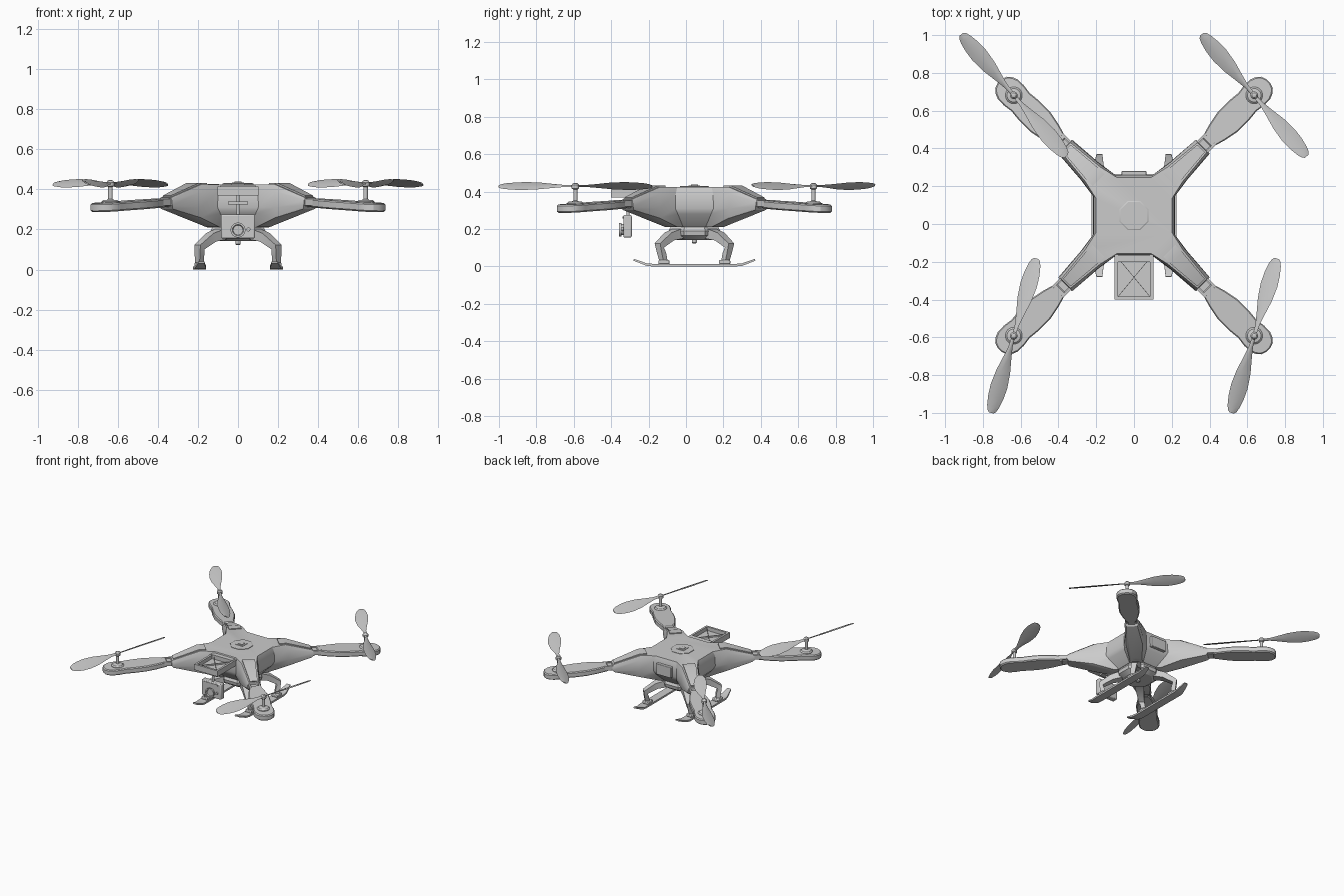
import bpy, bmesh, math
from math import pi, sin, cos, radians
from mathutils import Vector

if "Cube" in bpy.data.objects:
    bpy.data.objects.remove(bpy.data.objects["Cube"])

CY = 0.045                       # body centre on y
C = (0, CY, 0)
ARMS = {"back_right": 45, "back_left": 135, "front_left": 225, "front_right": 315}


def loft(name, rings, loc=(0, 0, 0), rot=0.0, top=None, bevel=0):
    """Skin a list of equal rings; both ends closed (top may give its own faces)."""
    n = len(rings[0])
    bm = bmesh.new()
    v = [[bm.verts.new(p) for p in r] for r in rings]
    for a, b in zip(v, v[1:]):
        for i in range(n):
            j = (i + 1) % n
            bm.faces.new((a[i], a[j], b[j], b[i]))
    bm.faces.new(v[0][::-1])
    for f in (top or [range(n)]):
        bm.faces.new([v[-1][i] for i in f])
    bmesh.ops.recalc_face_normals(bm, faces=bm.faces)
    me = bpy.data.meshes.new(name)
    bm.to_mesh(me)
    bm.free()
    ob = bpy.data.objects.new(name, me)
    bpy.context.collection.objects.link(ob)
    ob.location = loc
    ob.rotation_euler.z = rot
    if bevel:
        m = ob.modifiers.new("bevel", 'BEVEL')
        m.width, m.segments = bevel, 2
    return ob


def sweep(name, pts, side, loc=(0, 0, 0), rot=0.0):
    """Rectangular bar along (x, y, z, width, height) stations."""
    side = Vector(side).normalized()
    P = [Vector(p[:3]) for p in pts]
    rings = []
    for i, p in enumerate(pts):
        t = P[min(i + 1, len(P) - 1)] - P[max(i - 1, 0)]
        up = side.cross(t).normalized()
        w, h = side * p[3] / 2, up * p[4] / 2
        rings.append([P[i] - w - h, P[i] + w - h, P[i] + w + h, P[i] - w + h])
    return loft(name, rings, loc, rot)


def box(name, x0, x1, y0, y1, z0, z1, bevel=0, loc=(0, 0, 0), rot=0.0):
    return loft(name, [[(x0, y0, z), (x1, y0, z), (x1, y1, z), (x0, y1, z)] for z in (z0, z1)],
                loc, rot, bevel=bevel)


def turned(name, prof, sides=20, loc=(0, 0, 0), rot=0.0, axis='Z'):
    """Stack of regular polygons from (radius, height) pairs."""
    ring = lambda r, h: [(r * cos((i + .5) * 2 * pi / sides), r * sin((i + .5) * 2 * pi / sides), h)
                         for i in range(sides)]
    ob = loft(name, [ring(r, h) for r, h in prof], loc, rot)
    if axis == 'Y':
        ob.rotation_euler.x = pi / 2     # local +z points to the front
    return ob


# Body shell: cross-shaped rings, each (inner, mid, tip) as (along arm, half width, z)
levels = [
    ((.135, .050, .210), (.170, .045, .210), (.190, .035, .212)),
    ((.205, .080, .280), (.320, .060, .258), (.500, .040, .302)),
    ((.225, .081, .310), (.330, .066, .310), (.515, .052, .320)),
    ((.222, .081, .390), (.325, .064, .390), (.515, .048, .345)),
    ((.208, .078, .424), (.310, .055, .426), (.510, .035, .358)),
]
rings = []
for lv in levels:
    ring = []
    for k in range(4):
        a = radians(45 + 90 * k)
        for s, t, z in [(s, -t, z) for s, t, z in lv] + list(reversed(lv)):
            ring.append((s * cos(a) - t * sin(a), s * sin(a) + t * cos(a), z))
    rings.append(ring)
top = [[6 * k + i for k in range(4) for i in (0, 1, 4, 5)]]
top += [[6 * k + i for i in (1, 2, 3, 4)] for k in range(4)]
loft("body_shell", rings, C, top=top)

# Top badge, rear panel
turned("top_plate", [(.084, .42), (.084, .428), (.078, .431)], 8, C)
turned("top_button_rim", [(.044, .42), (.044, .434)], 4, C)
turned("top_button", [(.026, .42), (.026, .438)], 4, C)
box("rear_panel", -.065, .065, .255, .281, .30, .385, .004)

# Front tray with cross bracing
for sx in (-1, 1):
    box("tray_side_rail", sx * .094 - .008, sx * .094 + .008, -.40, -.15, .37, .415)
    sweep("tray_brace", [(-.085 * sx, -.385, .396, .014, .012), (.085 * sx, -.18, .396, .014, .012)],
          (.205, .17 * sx, 0))
box("tray_front_rail", -.10, .10, -.40, -.384, .37, .415)
box("tray_rear_rail", -.09, .09, -.20, -.165, .37, .418)
box("tray_floor", -.09, .09, -.39, -.16, .37, .386)

# Hanging camera
box("camera_mount_plate", -.05, .05, -.33, -.29, .325, .338)
turned("camera_post", [(.009, .27), (.009, .375)], 12, (0, -.31, 0))
box("camera_body", -.085, .085, -.335, -.29, .155, .275, .007)
box("camera_top_bar", -.06, .06, -.339, -.33, .256, .268)
turned("camera_lens", [(.030, .33), (.030, .344), (.037, .346), (.037, .357), (.028, .357), (.024, .350)],
       20, (0, 0, .197), axis='Y')
turned("camera_knob", [(.010, .33), (.010, .345)], 12, (.052, 0, .2), axis='Y')

# Landing gear hub and sensor
turned("landing_hub", [(.11, .142), (.145, .165), (.15, .19), (.135, .215)], 8, C)
turned("belly_sensor", [(.008, .122), (.014, .128), (.014, .15)], 12, C)

# Legs and skids
for sx in (-1, 1):
    for sy in (-1, 1):
        n = ("front" if sy < 0 else "back") + ("_right" if sx > 0 else "_left")
        sweep(n + "_leg", [(sx * .08, sy * .08, .178, .07, .055),
                           (sx * .135, sy * .135, .16, .055, .045),
                           (sx * .192, sy * .188, .112, .042, .036),
                           (sx * .192, sy * .175, .07, .036, .032),
                           (sx * .192, sy * .162, .015, .03, .03)], (-sy, sx, 0), C)
        box(n + "_foot", sx * .192 - .026, sx * .192 + .026, sy * .162 - .03, sy * .162 + .03,
            .012, .034, .005, C)
    sweep("right_skid" if sx > 0 else "left_skid",
          [(sx * .183, -.325, .036, .03, .010), (sx * .188, -.255, .010, .058, .013),
           (sx * .192, -.22, .007, .065, .014), (sx * .192, .22, .007, .065, .014),
           (sx * .188, .255, .010, .058, .013), (sx * .183, .325, .036, .03, .010)], (1, 0, 0), C)

# Arms: cover strip, hinge, motor pod (outline as along arm, half width)
half = [(.545, .036), (.62, .058), (.70, .074), (.79, .074), (.85, .068), (.90, .075),
        (.945, .074), (.975, .062), (.997, .042), (1.006, .015)]
outline = [(s, -t) for s, t in half] + [(s, t) for s, t in reversed(half)]


def pod_ring(k, z):
    return [(.78 + (s - .78) * (1 - (1 - k) * .35), t * k, z - (s - .545) * .052) for s, t in outline]


# Rotor blade stations: radius, half chord
stations = [(.0, .010), (.06, .012), (.12, .024), (.20, .042), (.28, .050), (.34, .046),
            (.39, .036), (.415, .026), (.426, .014)]
PITCH = radians(25)


def blade(name, loc, rot):
    rs = []
    for r, c in stations:
        sec = [(-c, 0), (-c * .4, -.003), (c * .4, -.003), (c, 0), (c * .4, .004), (-c * .4, .004)]
        rs.append([(r, w * cos(PITCH) + h * sin(PITCH), -w * sin(PITCH) + h * cos(PITCH)) for w, h in sec])
    loft(name, rs, loc, rot)


for n, deg in ARMS.items():
    a = radians(deg)
    sweep(n + "_arm_cover", [(.265, 0, .425, .09, .014), (.315, 0, .426, .088, .014),
                             (.50, 0, .362, .056, .014)], (0, 1, 0), C, a)
    box(n + "_arm_hinge", .49, .575, -.028, .028, .313, .348, .004, C, a)
    for t in (-.036, .036):
        box(n + "_hinge_ear", .505, .575, t - .007, t + .007, .318, .354, .003, C, a)
    loft(n + "_motor_pod", [pod_ring(.9, .310), pod_ring(1, .317), pod_ring(1, .347), pod_ring(.92, .354)],
         C, a)
    hub = (.90 * cos(a), CY + .90 * sin(a), 0)
    turned(n + "_motor", [(.045, .32), (.045, .338), (.036, .346), (.02, .347), (.011, .352), (.011, .42)],
           20, hub)
    turned(n + "_rotor_hub", [(.012, .412), (.02, .417), (.02, .435), (.013, .444), (.004, .447)], 16, hub)
    d = math.atan2(.325, -.28) if "back" in n else math.atan2(.41, .12)
    for i in (0, 1):
        blade(n + "_rotor_blade", (hub[0], hub[1], .43), d + i * pi)

# Smooth the curved parts, keep hard edges
bpy.ops.object.select_all(action='SELECT')
bpy.context.view_layer.objects.active = bpy.data.objects["body_shell"]
bpy.ops.object.shade_smooth_by_angle(angle=radians(28))
